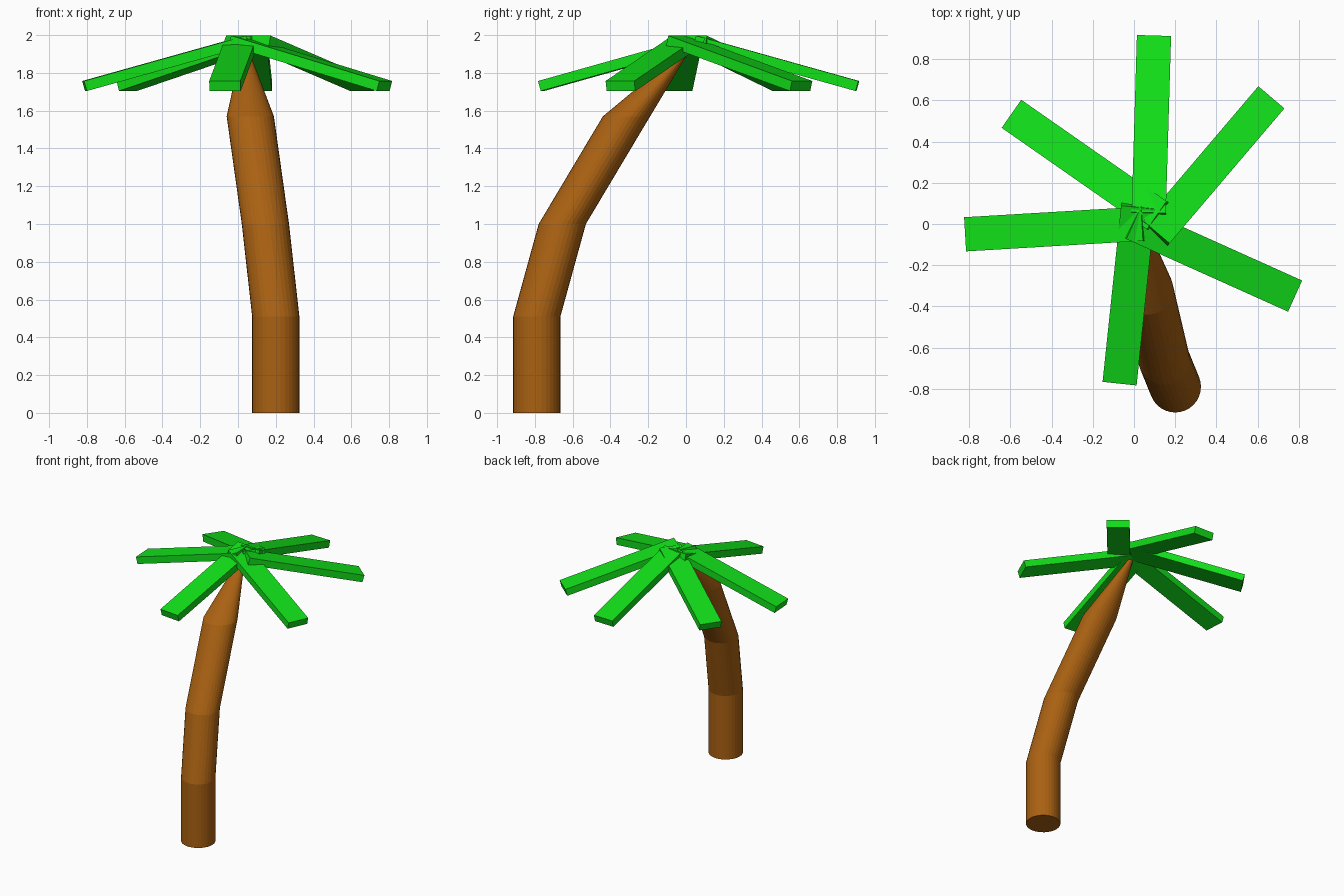
import bpy, bmesh
from math import radians, cos, sin, pi
from mathutils import Matrix

if "Cube" in bpy.data.objects:
    bpy.data.objects.remove(bpy.data.objects["Cube"])


def material(name, rgb):
    m = bpy.data.materials.new(name)
    m.diffuse_color = (*rgb, 1)
    m.use_nodes = True
    m.node_tree.nodes["Principled BSDF"].inputs["Base Color"].default_value = m.diffuse_color
    return m


def finish(name, bm, mat):
    bmesh.ops.recalc_face_normals(bm, faces=bm.faces)
    me = bpy.data.meshes.new(name)
    bm.to_mesh(me)
    bm.free()
    me.materials.append(mat)
    ob = bpy.data.objects.new(name, me)
    bpy.context.collection.objects.link(ob)


bark = material("bark", (0.40, 0.12, 0.006))
leaf = material("leaf", (0.006, 0.75, 0.01))

# Trunk: level rings joined into a bent, tapering tube (x, y, z, radius)
SIDES = 32
path = [(0.20, -0.79, 0.0, 0.125), (0.20, -0.79, 0.51, 0.125),
        (0.145, -0.655, 1.0, 0.125), (0.065, -0.315, 1.57, 0.125),
        (0.037, 0.0, 1.92, 0.02)]
bm = bmesh.new()
rings = [[bm.verts.new((x + r * cos(2 * pi * i / SIDES),
                        y + r * sin(2 * pi * i / SIDES), z))
          for i in range(SIDES)] for x, y, z, r in path]
for a, b in zip(rings, rings[1:]):
    for i in range(SIDES):
        j = (i + 1) % SIDES
        bm.faces.new((a[i], a[j], b[j], b[i]))
bm.faces.new(rings[0])
bm.faces.new(rings[-1])
finish("trunk", bm, bark)

# Fronds: drooping boxes, each given by its tip (x, y) and heading
LENGTH, WIDTH, THICK, DROOP = 0.893, 0.166, 0.055, radians(15.6)
fronds = [(0.097, 0.915, 88.3), (0.667, 0.615, 49.6), (0.782, -0.35, -24.2),
          (-0.07, -0.775, 264), (-0.82, -0.05, 183.4), (-0.595, 0.535, 145.1)]
for n, (x, y, heading) in enumerate(fronds, 1):
    bm = bmesh.new()
    # the upper tip edge sits at the local origin
    bmesh.ops.create_cube(bm, size=1, matrix=(
        Matrix.Translation((x, y, 1.757))
        @ Matrix.Rotation(radians(heading), 4, 'Z')
        @ Matrix.Rotation(DROOP, 4, 'Y')
        @ Matrix.Translation((-LENGTH / 2, 0, -THICK / 2))
        @ Matrix.Diagonal((LENGTH, WIDTH, THICK, 1))))
    finish(f"frond_{n}", bm, leaf)
